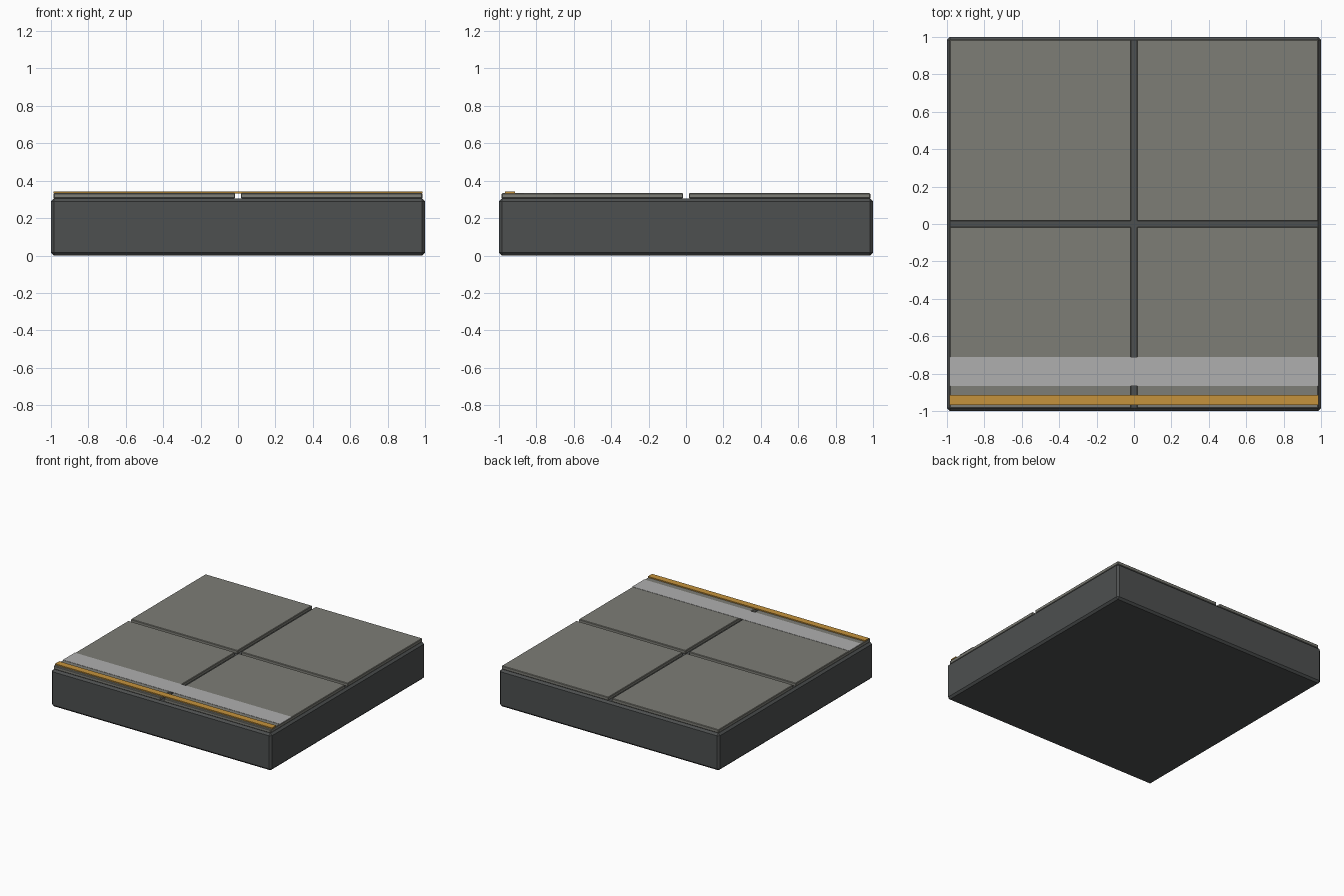
import bpy

if "Cube" in bpy.data.objects:
    bpy.data.objects.remove(bpy.data.objects["Cube"])


def material(name, rgb):
    m = bpy.data.materials.new(name)
    m.diffuse_color = (*rgb, 1)
    m.use_nodes = True
    m.node_tree.nodes["Principled BSDF"].inputs["Base Color"].default_value = m.diffuse_color
    return m


def box(name, lo, hi, mat, bevel=0.0):
    """Axis-aligned box between two corners, with an optional chamfer."""
    bpy.ops.mesh.primitive_cube_add(
        size=1, location=[(a + b) / 2 for a, b in zip(lo, hi)])
    ob = bpy.context.object
    ob.name = name
    ob.scale = [b - a for a, b in zip(lo, hi)]
    bpy.ops.object.transform_apply(location=False, rotation=False, scale=True)
    if bevel:
        mod = ob.modifiers.new("chamfer", "BEVEL")
        mod.width = bevel
        mod.segments = 1
    ob.data.materials.append(mat)
    return ob


dark = material("dark_stone", (0.075, 0.08, 0.08))
slab = material("slab_grey", (0.205, 0.205, 0.18))
pale = material("pale_paint", (0.43, 0.43, 0.43))
amber = material("amber_paint", (0.56, 0.29, 0.045))

# Chamfered foundation block
box("base", (-1, -1, 0), (1, 1, 0.305), dark, 0.016)

# Four paving slabs separated by a cross-shaped groove
EDGE, GAP, TOP = 0.986, 0.016, 0.333
for sx, side in ((-1, "left"), (1, "right")):
    for sy, end in ((-1, "front"), (1, "back")):
        xs = sorted((sx * GAP, sx * EDGE))
        ys = sorted((sy * GAP, sy * EDGE))
        box(f"slab_{end}_{side}", (xs[0], ys[0], 0.305),
            (xs[1], ys[1], TOP), slab, 0.004)

# Painted bands along the front edge
box("pale_band", (-EDGE, -0.865, TOP - 0.001), (EDGE, -0.71, TOP + 0.002), pale)
box("amber_edge_strip", (-EDGE, -0.967, TOP - 0.001), (EDGE, -0.913, 0.342), amber)
